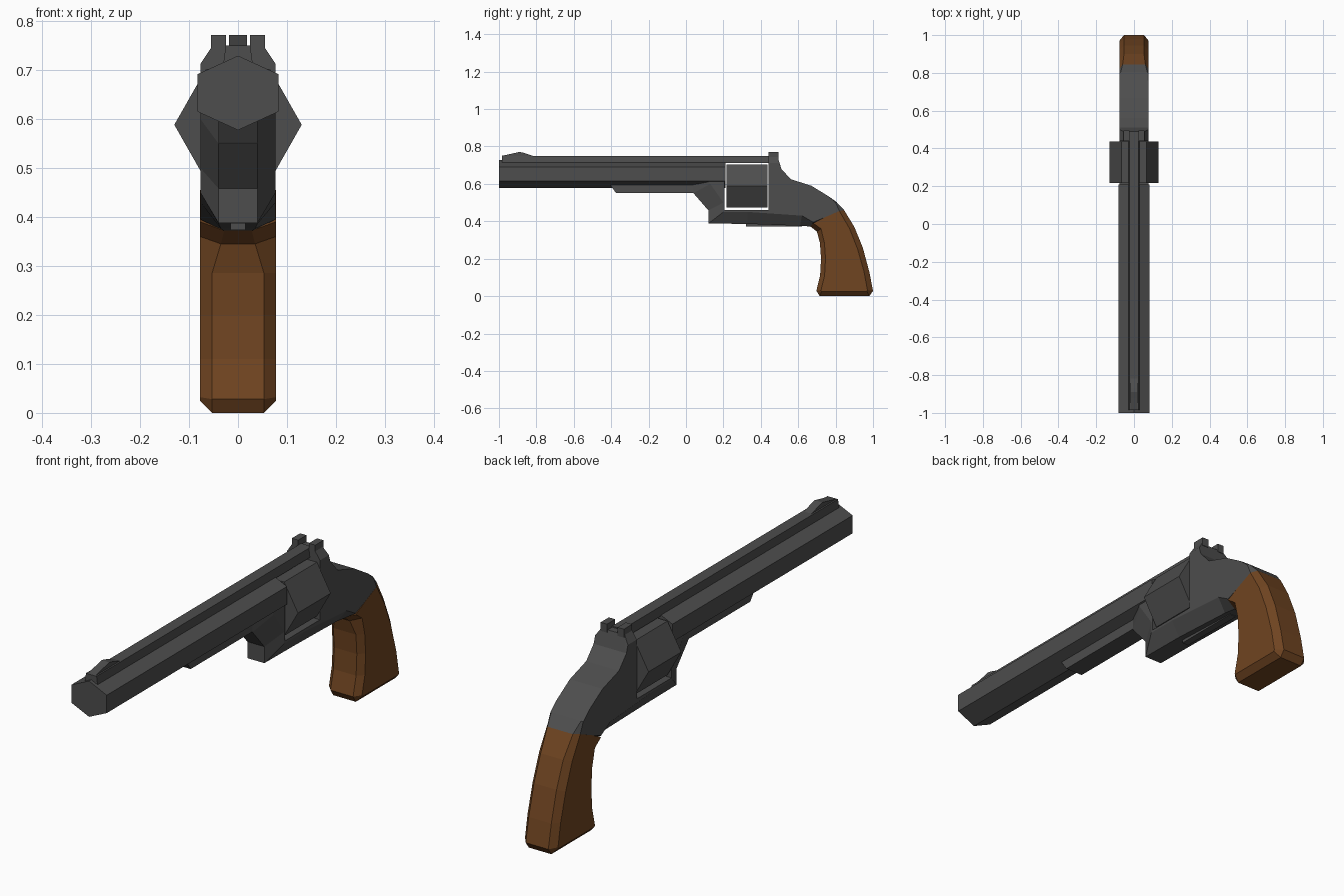
import bpy, bmesh, math


def material(name, rgb):
    m = bpy.data.materials.new(name)
    m.diffuse_color = (*rgb, 1)
    return m


STEEL = material("dark_steel", (0.075, 0.075, 0.075))
WOOD = material("brown_wood", (0.16, 0.058, 0.015))


def finish(name, bm, mat):
    bmesh.ops.recalc_face_normals(bm, faces=bm.faces)
    mesh = bpy.data.meshes.new(name)
    bm.to_mesh(mesh)
    bm.free()
    mesh.materials.append(mat)
    ob = bpy.data.objects.new(name, mesh)
    bpy.context.collection.objects.link(ob)
    return ob


def loft(name, rings, mat):
    """Bridge equal-length rings of points and cap both ends."""
    bm = bmesh.new()
    loops = [[bm.verts.new(p) for p in r] for r in rings]
    for a, b in zip(loops, loops[1:]):
        for i in range(len(a)):
            j = (i + 1) % len(a)
            bm.faces.new((a[i], a[j], b[j], b[i]))
    bm.faces.new(loops[0])
    bm.faces.new(loops[-1])
    return finish(name, bm, mat)


def chamfered_slab(name, rows, half, mat):
    """Rows: rim y, rim z, side y, side z, rim half-width; mirrored in x."""
    rim = lambda s: [(s * r[4], r[0], r[1]) for r in rows]
    side = lambda s: [(s * half, r[2], r[3]) for r in rows]
    return loft(name, [side(-1), rim(-1), rim(1), side(1)], mat)


def prism(name, profile, x0, x1, mat=STEEL):
    return loft(name, [[(x, y, z) for y, z in profile] for x in (x0, x1)], mat)


def box(name, x0, x1, y0, y1, z0, z1):
    return prism(name, [(y0, z0), (y1, z0), (y1, z1), (y0, z1)], x0, x1)


def hex_bar(name, y0, y1, z, rx, rz, turn):
    angles = [math.radians(60 * i + turn) for i in range(6)]
    return loft(name, [[(rx * math.cos(a), y, z + rz * math.sin(a)) for a in angles]
                       for y in (y0, y1)], STEEL)


# Barrel and cylinder, both six-sided
hex_bar("barrel", -1.0, 0.21, 0.653, 0.083 / math.cos(math.pi / 6), 0.076, 30)
hex_bar("cylinder", 0.217, 0.437, 0.588, 0.13, 0.132, 0)

# Tapered rib along the barrel, continuing as the top strap
loft("top_rib", [[(-0.03, y, 0.712), (0.03, y, 0.712), (0.025, y, 0.75), (-0.025, y, 0.75)]
                 for y in (-0.985, 0.46)], STEEL)

# Rod housing under the barrel
prism("under_barrel_housing", [(-0.42, 0.615), (-0.375, 0.552), (0.06, 0.552), (0.06, 0.615)],
      -0.04, 0.04)

# Frame, open around the cylinder, chamfered at front and bottom
chamfered_slab("frame", [
    (0.04, 0.62, 0.12, 0.62, 0.04), (0.04, 0.55, 0.13, 0.60, 0.04),
    (0.12, 0.458, 0.20, 0.50, 0.04), (0.12, 0.388, 0.20, 0.45, 0.04),
    (0.33, 0.386, 0.33, 0.45, 0.04), (0.61, 0.376, 0.62, 0.43, 0.035),
    (0.67, 0.372, 0.68, 0.395, 0.03), (0.74, 0.42, 0.74, 0.42, 0.06),
    (0.845, 0.46, 0.82, 0.455, 0.06), (0.805, 0.503, 0.80, 0.50, 0.07),
    (0.76, 0.535, 0.76, 0.535, 0.07), (0.67, 0.59, 0.67, 0.59, 0.07),
    (0.56, 0.625, 0.56, 0.625, 0.07), (0.51, 0.68, 0.51, 0.68, 0.07),
    (0.49, 0.745, 0.50, 0.712, 0.055), (0.44, 0.745, 0.44, 0.712, 0.055),
    (0.44, 0.46, 0.44, 0.46, 0.07), (0.207, 0.46, 0.207, 0.46, 0.07),
    (0.207, 0.62, 0.207, 0.62, 0.07)], 0.077, STEEL)
box("bottom_plate", -0.015, 0.015, 0.32, 0.62, 0.373, 0.40)

# Sights
prism("front_sight", [(-0.985, 0.74), (-0.985, 0.75), (-0.92, 0.764), (-0.89, 0.771),
                      (-0.868, 0.766), (-0.815, 0.749), (-0.815, 0.74)], -0.018, 0.018)
for label, s in (("left", -1), ("right", 1)):
    box(f"rear_sight_{label}", s * 0.025, s * 0.055, 0.44, 0.495, 0.735, 0.771)

# Grip with chamfered edges all round
chamfered_slab("grip", [
    (0.665, 0.372, 0.68, 0.39, 0.028), (0.70, 0.345, 0.722, 0.36, 0.035),
    (0.716, 0.285, 0.740, 0.285, 0.053), (0.722, 0.20, 0.746, 0.20, 0.053),
    (0.717, 0.11, 0.741, 0.11, 0.053), (0.697, 0.028, 0.722, 0.032, 0.053),
    (0.715, 0.0, 0.724, 0.025, 0.053), (0.98, 0.0, 0.967, 0.025, 0.053),
    (1.0, 0.028, 0.970, 0.032, 0.053), (0.98, 0.13, 0.952, 0.13, 0.053),
    (0.945, 0.26, 0.918, 0.25, 0.053), (0.90, 0.37, 0.875, 0.36, 0.053),
    (0.845, 0.46, 0.82, 0.455, 0.06), (0.74, 0.42, 0.74, 0.42, 0.06)], 0.0775, WOOD)
